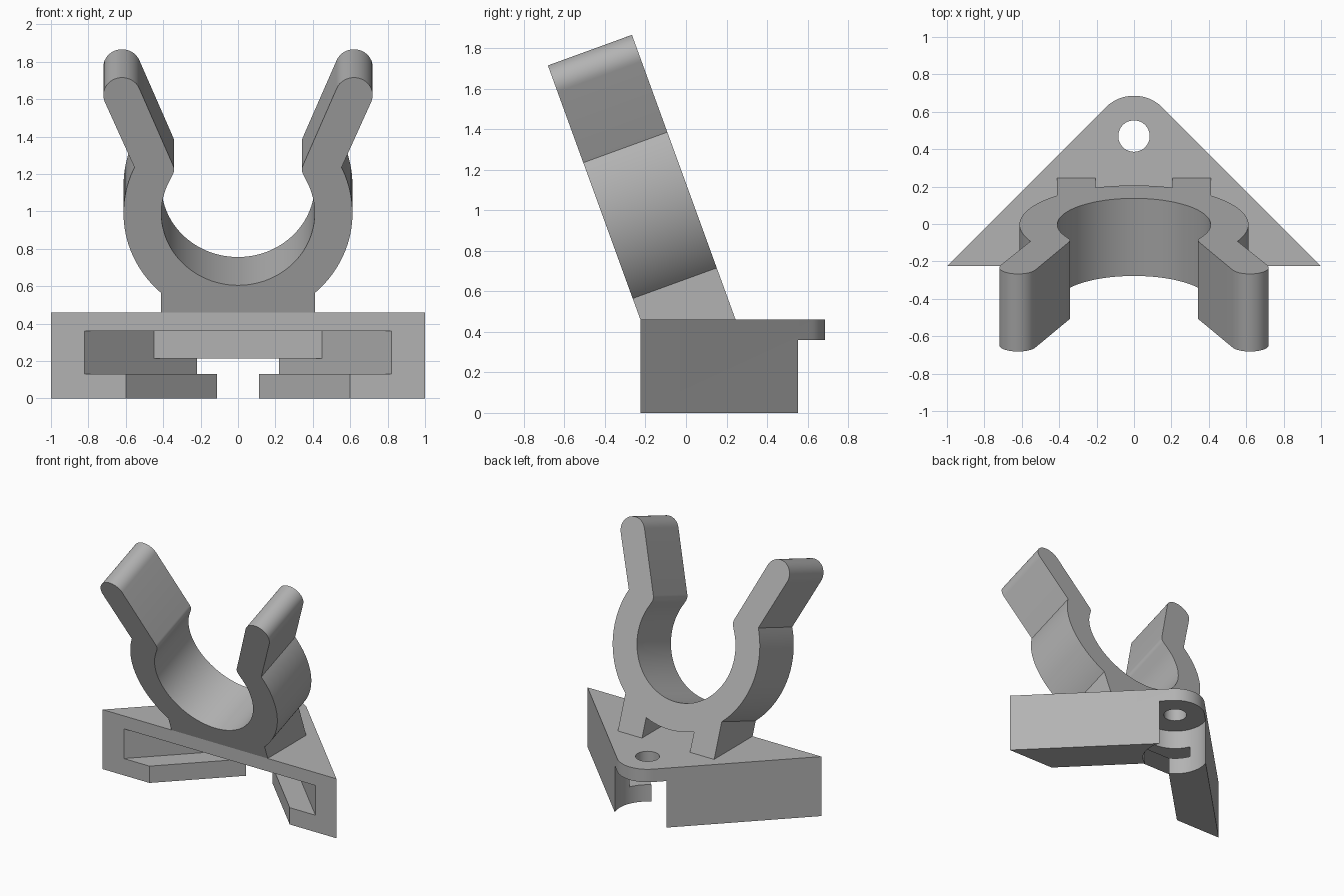
import bpy, bmesh
from math import pi, sin, cos, sqrt, atan2, radians
from mathutils import Matrix

if "Cube" in bpy.data.objects:
    bpy.data.objects.remove(bpy.data.objects["Cube"])

grey = bpy.data.materials.new("plain grey")
grey.use_nodes = True
colour = (0.45, 0.45, 0.45, 1)
grey.diffuse_color = colour
grey.node_tree.nodes["Principled BSDF"].inputs["Base Color"].default_value = colour


def arc(cx, cy, r, a, b, n):
    """Points on a circle from angle a to angle b."""
    steps = [a + (b - a) * i / n for i in range(n + 1)]
    return [(cx + r * cos(t), cy + r * sin(t)) for t in steps]


def prism(name, outline, low, high):
    """Extrude a flat outline along its own z axis."""
    bm = bmesh.new()
    face = bm.faces.new([bm.verts.new((x, y, low)) for x, y in outline])
    top = bmesh.ops.extrude_face_region(bm, geom=[face])["geom"]
    moved = [v for v in top if isinstance(v, bmesh.types.BMVert)]
    bmesh.ops.translate(bm, verts=moved, vec=(0, 0, high - low))
    bmesh.ops.recalc_face_normals(bm, faces=bm.faces)
    mesh = bpy.data.meshes.new(name)
    bm.to_mesh(mesh)
    bm.free()
    mesh.materials.append(grey)
    obj = bpy.data.objects.new(name, mesh)
    bpy.context.collection.objects.link(obj)
    return obj


def cut(obj, cutter):
    """Subtract the cutter, then discard it."""
    mod = obj.modifiers.new("cut", 'BOOLEAN')
    mod.operation, mod.solver, mod.object = 'DIFFERENCE', 'EXACT', cutter
    bpy.context.view_layer.objects.active = obj
    bpy.ops.object.modifier_apply(modifier=mod.name)
    bpy.data.objects.remove(cutter)


def smooth(obj):
    bpy.ops.object.select_all(action='DESELECT')
    obj.select_set(True)
    bpy.context.view_layer.objects.active = obj
    bpy.ops.object.shade_smooth_by_angle(angle=radians(30))


FRONT, DECK, EYE = -0.225, 0.46, 0.47


def wedge(reach, y_end=None):
    """Right-angled triangle pointing back, optionally cut short at y_end."""
    y0 = -0.5
    tip = [(0, reach)] if y_end is None else [(reach - y_end, y_end), (y_end - reach, y_end)]
    return [(y0 - reach, y0), (reach - y0, y0)] + tip


# Triangular base with a rounded back corner
nose = arc(0, EYE, 0.2157, pi / 4, 3 * pi / 4, 24)
base = prism("triangular_base", [(-1, FRONT), (1, FRONT)] + nose, 0, DECK)

# Slot with a bottom lip, a step at the back, and the bored rear corner
cut(base, prism("lower_slot", wedge(0.595), 0.13, 0.213))
cut(base, prism("upper_slot", wedge(0.595, 0.145), 0.17, 0.36))
cut(base, prism("lip_opening", wedge(0.375), -0.1, 0.17))
cut(base, prism("rear_bore", arc(0, EYE, 0.237, 0, 2 * pi, 64)[:-1], -0.1, 0.36))
cut(base, prism("screw_hole", arc(0, EYE, 0.084, 0, 2 * pi, 48)[:-1], 0.2, 0.6))
smooth(base)

# Clip half profile: underside of ring, foot, ring, arm, tip, mouth, bore
CV, R_OUT, R_IN = 0.564, 0.612, 0.41
FOOT_IN, FOOT_OUT = 0.205, 0.412


def ring_angle(x):
    return atan2(-sqrt(R_OUT ** 2 - x ** 2), x)


lean = atan2(0.39, 0.92)
half = arc(0, CV, R_OUT, -pi / 2, ring_angle(FOOT_IN), 8)
half += [(FOOT_IN, -0.25), (FOOT_OUT, -0.25)]
half += arc(0, CV, R_OUT, ring_angle(FOOT_OUT), 0.44, 28)
half += arc(0.62, 1.236, 0.1, -lean, pi - lean, 20)
half += arc(0.402, 0.812, 0.06, pi - lean, pi + 0.5, 8)
half += arc(0, CV, R_IN, 0.5, -pi / 2, 36)
mirrored = [(-x, v) for x, v in reversed(half[1:-1])]
clip = prism("spring_clip", half + mirrored, -0.4416, 0)

# Lean the clip forward and trim its feet level with the deck
clip.data.transform(Matrix.Translation((0, FRONT, DECK))
                    @ Matrix.Rotation(radians(110), 4, 'X'))
cut(clip, prism("foot_trim", [(-2, -2), (2, -2), (2, 2), (-2, 2)], -1, DECK - 0.005))
smooth(clip)
